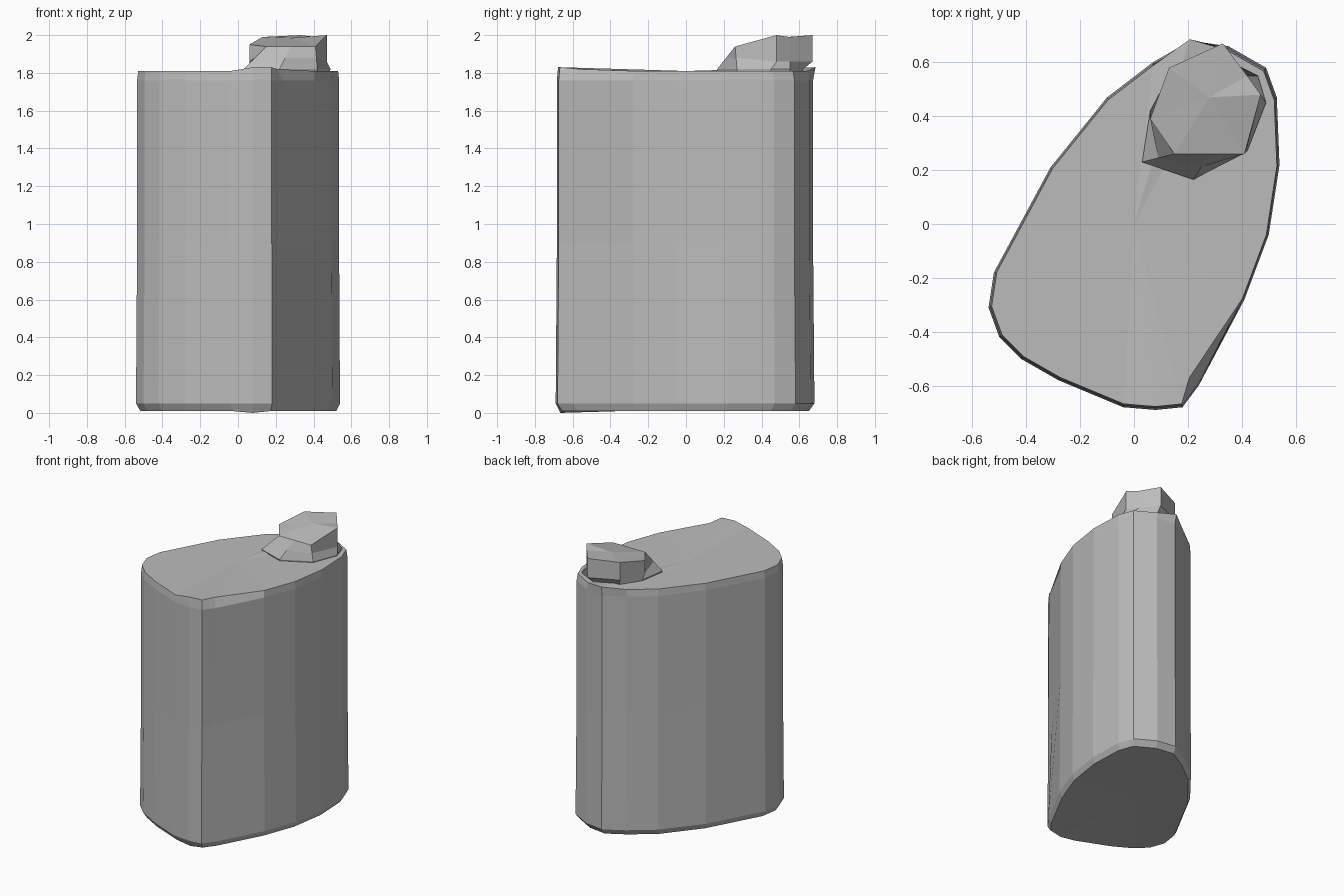
import bpy
import bmesh
from mathutils import Vector

default_cube = bpy.data.objects.get("Cube")
if default_cube:
    bpy.data.objects.remove(default_cube, do_unlink=True)

# One plain grey for the whole container
grey = bpy.data.materials.new("plain grey")
grey.use_nodes = True
colour = (0.5, 0.5, 0.5, 1)
grey.diffuse_color = colour
grey.node_tree.nodes["Principled BSDF"].inputs["Base Color"].default_value = colour


def ring_at(outline, height, scale=1.0, lean=0.0):
    """Place an outline at a height, scaled about its own centre."""
    centre = sum((Vector(p) for p in outline), Vector((0, 0))) / len(outline)
    placed = [centre + (Vector(p) - centre) * scale for p in outline]
    return [Vector((p.x + lean, p.y, height)) for p in placed]


def loft(name, rings, bottom_centre, top_centre):
    """Skin a stack of equal rings and close both ends with fans."""
    bm = bmesh.new()
    loops = [[bm.verts.new(p) for p in ring] for ring in rings]
    count = len(loops[0])
    for low, high in zip(loops, loops[1:]):
        for i in range(count):
            j = (i + 1) % count
            bm.faces.new((low[i], low[j], high[j], high[i]))
    for loop, point in ((loops[0], bottom_centre), (loops[-1], top_centre)):
        hub = bm.verts.new(point)
        for i in range(count):
            bm.faces.new((loop[i], loop[(i + 1) % count], hub))
    bmesh.ops.recalc_face_normals(bm, faces=bm.faces)
    mesh = bpy.data.meshes.new(name)
    bm.to_mesh(mesh)
    bm.free()
    mesh.materials.append(grey)
    part = bpy.data.objects.new(name, mesh)
    bpy.context.collection.objects.link(part)
    return part


# Container body: a flattened oval with a sharp front corner
body_outline = [
    (-.04, -.68), (.08, -.69), (.18, -.68), (.24, -.6), (.41, -.28),
    (.5, -.04), (.54, .22), (.53, .47), (.49, .58), (.35, .66),
    (.21, .68), (.07, .6), (-.1, .47), (-.31, .21), (-.52, -.18),
    (-.54, -.31), (-.5, -.42), (-.42, -.5), (-.28, -.58),
]
foot = ring_at(body_outline, .01, .96)
base = ring_at(body_outline, .05)
waist = ring_at(body_outline, .9, .99)
shoulder = ring_at(body_outline, 1.76, .99)
rim = ring_at(body_outline, 1.81, .98)

# Pinched front corner and uneven rim
waist[3].x -= .03
rim[2].z = rim[1].z = 1.83
rim[3] += Vector((-.03, .02, .01))
rim[10] += Vector((0, .02, .02))
foot[1].z = 0
loft("container_body", [foot, base, waist, shoulder, rim],
     (0, 0, .02), (0, 0, 1.81))

# Off-centre cap: flared skirt, recessed neck at the back, sloping lid
skirt_outline = [
    (.03, .23), (.22, .165), (.42, .27), (.49, .45),
    (.46, .55), (.32, .62), (.14, .57), (.06, .42),
]
lid_outline = [
    (.15, .26), (.28, .26), (.41, .26), (.47, .48),
    (.42, .55), (.33, .67), (.13, .58), (.06, .39),
]
skirt = ring_at(skirt_outline, 1.82)
root = ring_at(skirt_outline, 1.78, .95)
lip = ring_at(lid_outline, 1.86)
lid = ring_at(lid_outline, 1.99)
for i in range(3):
    lip[i] = skirt[i].lerp(lid[i], .5)
    lip[i].z = 1.88
    lid[i].z = 1.94
lid[-1].z = 1.95
lid[3].z = lid[5].z = 2
loft("cap", [root, skirt, lip, lid], (.27, .42, 1.78), (.28, .47, 1.985))
